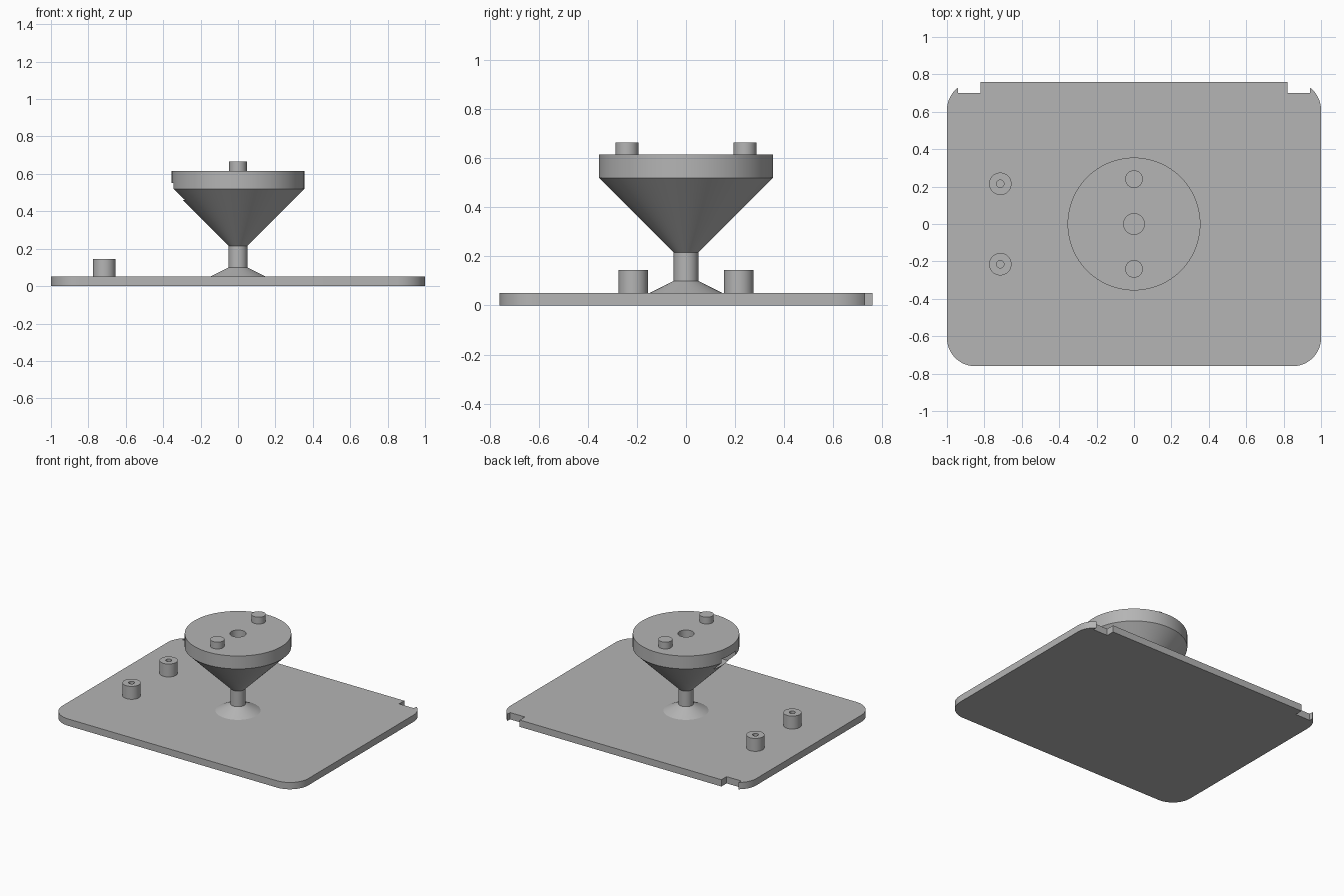
import bpy, bmesh
from math import cos, sin, pi, radians, sqrt

if "Cube" in bpy.data.objects:
    bpy.data.objects.remove(bpy.data.objects["Cube"], do_unlink=True)

grey = bpy.data.materials.new("plain grey")
grey.use_nodes = True
colour = (0.46, 0.46, 0.46, 1)
grey.diffuse_color = colour
grey.node_tree.nodes["Principled BSDF"].inputs["Base Color"].default_value = colour


def finish(bm, name):
    """Turn a bmesh into a grey object."""
    bmesh.ops.recalc_face_normals(bm, faces=bm.faces)
    mesh = bpy.data.meshes.new(name)
    bm.to_mesh(mesh)
    bm.free()
    mesh.materials.append(grey)
    obj = bpy.data.objects.new(name, mesh)
    bpy.context.collection.objects.link(obj)
    return obj


def select_only(obj):
    bpy.ops.object.select_all(action="DESELECT")
    obj.select_set(True)
    bpy.context.view_layer.objects.active = obj


def smooth(obj):
    select_only(obj)
    bpy.ops.object.shade_smooth_by_angle(angle=radians(25))


def prism(name, outline, z0, z1):
    """Extrude a flat outline upward from z0 to z1."""
    bm = bmesh.new()
    base = bm.faces.new([bm.verts.new((x, y, z0)) for x, y in outline])
    top = bmesh.ops.extrude_face_region(bm, geom=[base])["geom"]
    for v in top:
        if isinstance(v, bmesh.types.BMVert):
            v.co.z = z1
    return finish(bm, name)


def lathe(name, profile, x=0, y=0, steps=64):
    """Solid of revolution; the first and last rings are capped."""
    bm = bmesh.new()
    rings = [[bm.verts.new((x + r * cos(2 * pi * i / steps),
                            y + r * sin(2 * pi * i / steps), z))
              for i in range(steps)] for r, z in profile]
    for low, high in zip(rings, rings[1:]):
        for i in range(steps):
            j = (i + 1) % steps
            bm.faces.new((low[i], low[j], high[j], high[i]))
    bm.faces.new(rings[0])
    bm.faces.new(rings[-1])
    obj = finish(bm, name)
    smooth(obj)
    return obj


def cut(obj, cutter):
    mod = obj.modifiers.new("cut", "BOOLEAN")
    mod.operation = "DIFFERENCE"
    mod.solver = "EXACT"
    mod.object = cutter
    select_only(obj)
    bpy.ops.object.modifier_apply(modifier=mod.name)
    bpy.data.objects.remove(cutter, do_unlink=True)


# Base plate: rounded corners, with a notch beside each back corner
depth, corner, thick = 0.76, 0.15, 0.05
notch_in, notch_out, notch_y = 0.82, 0.94, 0.70
cx, cy = 1 - corner, depth - corner
stop = math_angle = pi / 2 - 0.927  # arc ends where the notch begins
right = [(cx + corner * cos(a), -cy + corner * sin(a))
         for a in [-pi / 2 + pi / 2 * i / 12 for i in range(13)]]
right += [(cx + corner * cos(a), cy + corner * sin(a))
          for a in [0.927 * i / 8 for i in range(9)]]
right += [(notch_out, notch_y), (notch_in, notch_y), (notch_in, depth)]
plate = prism("base_plate", right + [(-x, y) for x, y in reversed(right)], 0, thick)
smooth(plate)

# Funnel-shaped knob on a flared stem, with a blind screw hole
knob = lathe("knob", [(0.15, 0.04), (0.15, 0.05), (0.05, 0.10), (0.05, 0.215),
                      (0.355, 0.52), (0.355, 0.615), (0.055, 0.615), (0.055, 0.42)],
             steps=96)

# Side slot for a hexagonal nut, open toward the right
half = 0.083
hexagon = [(half / cos(pi / 6) * cos(a), half / cos(pi / 6) * sin(a))
           for a in [-pi / 3 + pi / 3 * i for i in range(3)]]
cut(knob, prism("nut_slot", [(-0.5, -half)] + hexagon + [(-0.5, half)], 0.46, 0.55))
smooth(knob)

# Pegs on the knob and hollow bosses on the plate
for side, sign in (("front", -1), ("back", 1)):
    lathe(side + "_peg", [(0.047, 0.60), (0.047, 0.665)], y=0.24 * sign, steps=48)
    lathe(side + "_boss", [(0.06, 0.04), (0.06, 0.145), (0.02, 0.145), (0.02, 0.055)],
          x=-0.715, y=0.215 * sign, steps=48)
